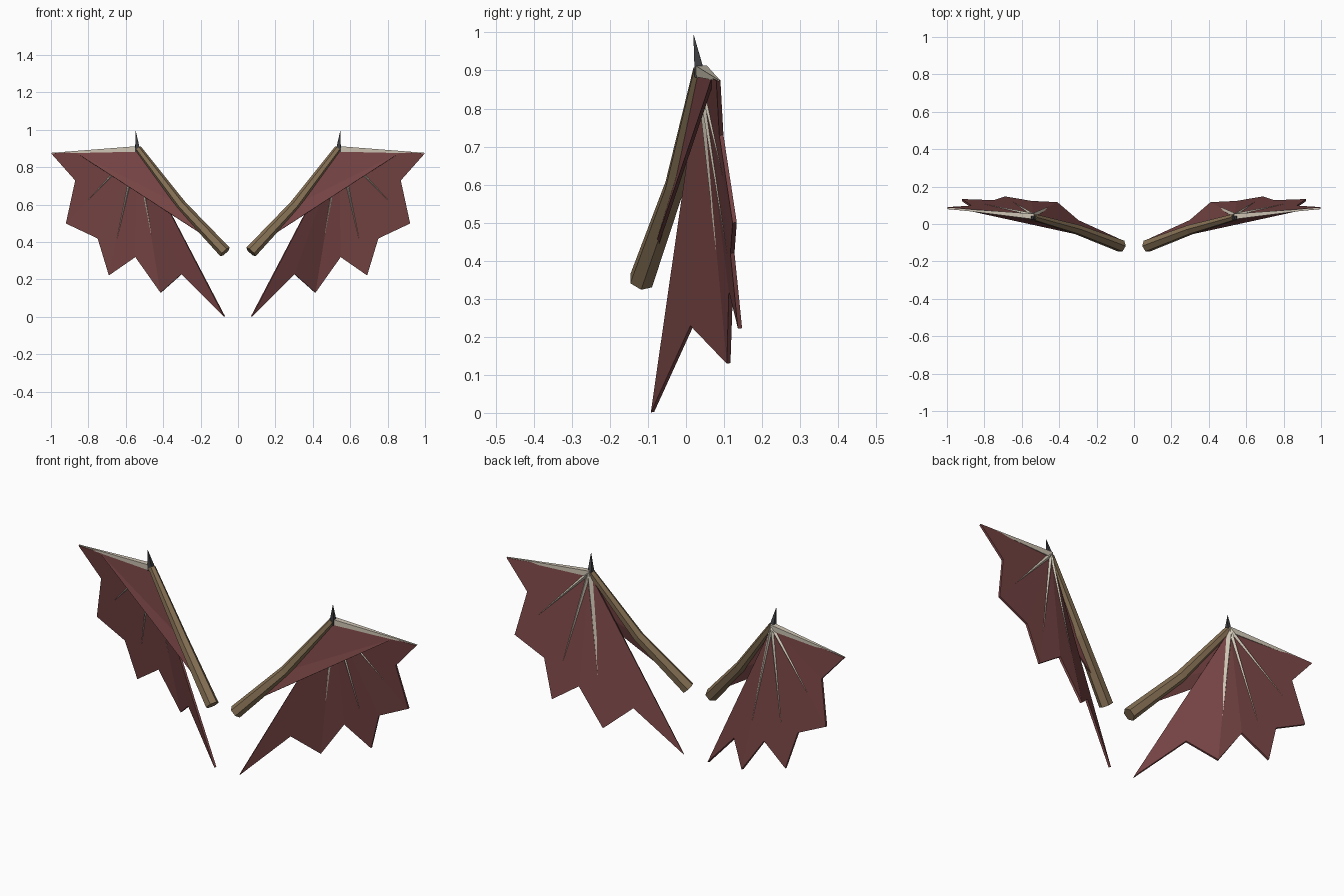
import bpy, bmesh, math
from mathutils import Vector

if "Cube" in bpy.data.objects:
    bpy.data.objects.remove(bpy.data.objects["Cube"])


def material(name, rgb):
    m = bpy.data.materials.new(name)
    m.diffuse_color = (*rgb, 1)
    m.use_nodes = True
    m.node_tree.nodes["Principled BSDF"].inputs["Base Color"].default_value = m.diffuse_color
    return m


BROWN = material("tan brown", (0.24, 0.165, 0.09))
CREAM = material("bone cream", (0.62, 0.56, 0.46))
RED = material("membrane red", (0.19, 0.06, 0.06))
DARK = material("claw grey", (0.05, 0.05, 0.055))


def finish(name, bm, mat, thickness=0):
    """Make the object, optionally thicken it, and mirror it to the other wing."""
    bmesh.ops.recalc_face_normals(bm, faces=bm.faces)
    me = bpy.data.meshes.new(name)
    bm.to_mesh(me)
    bm.free()
    me.materials.append(mat)
    ob = bpy.data.objects.new(name, me)
    bpy.context.collection.objects.link(ob)
    if thickness:
        s = ob.modifiers.new("thickness", 'SOLIDIFY')
        s.thickness = thickness
        s.offset = 0
    mi = ob.modifiers.new("mirror", 'MIRROR')
    mi.use_mirror_merge = False
    return ob


def tube(name, points, radii, sides, mat, turn=0.0):
    """Flat-sided tapered tube along a path."""
    bm = bmesh.new()
    pts = [Vector(p) for p in points]
    rings = []
    for i, (p, r) in enumerate(zip(pts, radii)):
        d = (pts[min(i + 1, len(pts) - 1)] - pts[max(i - 1, 0)]).normalized()
        u = d.cross(Vector((0, 1, 0))).normalized()
        v = d.cross(u)
        angles = [turn + math.tau * k / sides for k in range(sides)]
        rings.append([bm.verts.new(p + r * (math.cos(a) * u + math.sin(a) * v)) for a in angles])
    for a, b in zip(rings, rings[1:]):
        for k in range(sides):
            n = (k + 1) % sides
            bm.faces.new((a[k], a[n], b[n], b[k]))
    bm.faces.new(rings[0])
    bm.faces.new(rings[-1])
    return finish(name, bm, mat)


WRIST = Vector((0.54, 0.042, 0.9))

# Arm bone, bent at the elbow
tube("arm", [(0.069, -0.118, 0.347), (0.302, -0.03, 0.595), (0.535, 0.036, 0.9)],
     [0.034, 0.028, 0.019], 6, BROWN)

# Claw standing on the wrist
tube("wrist_claw", [(0.536, 0.037, 0.885), (0.547, 0.02, 0.993)], [0.02, 0.0008], 4, DARK, math.pi / 4)

# Scalloped fan: finger tips alternate with notches
edge = [(0.998, 0.085, 0.874), (0.87, 0.093, 0.73), (0.92, 0.128, 0.50),
        (0.75, 0.122, 0.42), (0.69, 0.142, 0.222), (0.548, 0.118, 0.32),
        (0.412, 0.112, 0.13), (0.30, 0.016, 0.23), (0.072, -0.088, 0.002)]
bm = bmesh.new()
hub = bm.verts.new(WRIST)
rim = [bm.verts.new(p) for p in edge]
for a, b in zip(rim, rim[1:]):
    bm.faces.new((hub, a, b))
finish("wing_membrane", bm, RED, 0.011)

# Front membrane between arm and leading finger
bm = bmesh.new()
bm.faces.new([bm.verts.new(p) for p in
              [(0.54, 0.036, 0.9), (0.87, 0.072, 0.88), (0.12, -0.092, 0.395),
               (0.302, -0.03, 0.595)]])
bmesh.ops.triangulate(bm, faces=bm.faces)
finish("front_membrane", bm, RED, 0.009)

# Leading finger along the top edge
tube("leading_finger", [(0.535, 0.04, 0.898), (0.998, 0.085, 0.875)],
     [0.021, 0.003], 4, CREAM, math.pi / 4)

# Finger bones running down the fan
for i, reach in ((2, 0.86), (4, 0.88), (6, 0.84)):
    end = WRIST.lerp(Vector(edge[i]), reach)
    tube(f"finger_{i // 2}", [WRIST, end], [0.016, 0.003], 4, CREAM)
